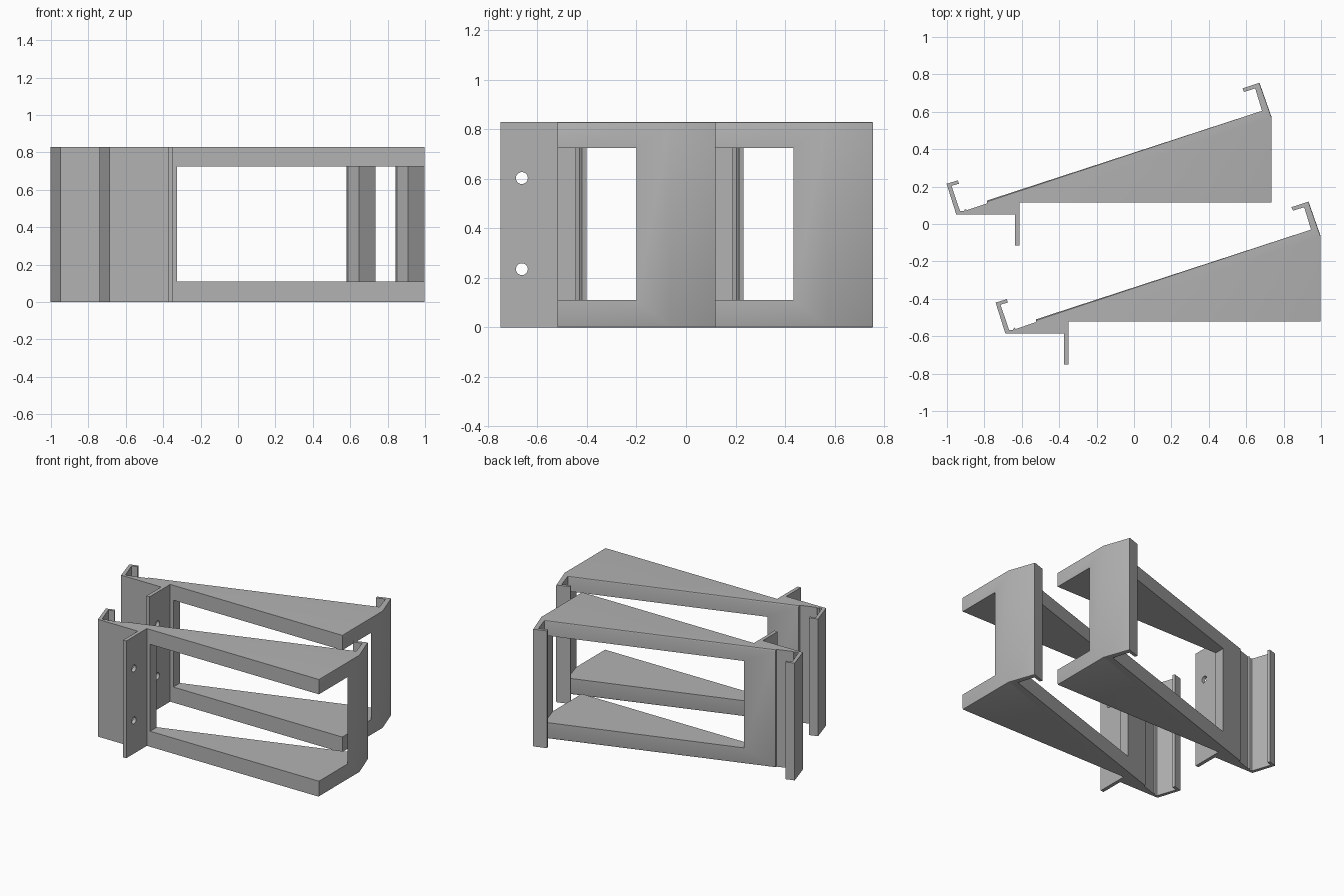
import bpy, bmesh, math
from mathutils import Matrix

if "Cube" in bpy.data.objects:
    bpy.data.objects.remove(bpy.data.objects["Cube"])

HEIGHT = 0.83
grey = bpy.data.materials.new("light grey")
grey.diffuse_color = (0.45, 0.45, 0.45, 1)
grey.use_nodes = True
grey.node_tree.nodes["Principled BSDF"].inputs["Base Color"].default_value = grey.diffuse_color

# plan outline of one bracket, counter-clockwise from the mounting flange
OUTLINE = [
    (-0.375, -0.75), (-0.35, -0.75), (-0.35, -0.52), (0.998, -0.52),
    (0.998, -0.065), (0.933, 0.12), (0.842, 0.09), (0.85, 0.071),   # right hook
    (0.91, 0.09), (0.9464, -0.03),
    (-0.525, -0.51), (-0.525, -0.525), (-0.632, -0.561),            # slope and step
    (-0.64, -0.554), (-0.648, -0.566), (-0.668, -0.566),
    (-0.714, -0.431), (-0.674, -0.42), (-0.68, -0.402),             # left hook
    (-0.74, -0.42), (-0.688, -0.585), (-0.375, -0.585)]

# space between the two plates, bounded by the line of the right hook
WINDOW = [(-0.325, -0.6), (1.1195, -0.6), (0.9343, 0.01), (-0.325, 0.01)]


def prism(name, points, z0, z1, round_rim=False):
    bm = bmesh.new()
    face = bm.faces.new([bm.verts.new((x, y, z0)) for x, y in points])
    top = bmesh.ops.extrude_face_region(bm, geom=[face])["geom"]
    for v in top:
        if isinstance(v, bmesh.types.BMVert):
            v.co.z = z1
    bmesh.ops.recalc_face_normals(bm, faces=bm.faces)
    if round_rim:  # soften the long sloping rim and the right end
        rim = [e for e in bm.edges
               if abs(e.verts[0].co.z - e.verts[1].co.z) < 1e-4
               and e.calc_length() > 0.15
               and (e.verts[0].co.y + e.verts[1].co.y) / 2 > -0.3]
        bmesh.ops.bevel(bm, geom=rim, offset=0.006, segments=2,
                        profile=0.5, affect='EDGES')
    return finish(name, bm)


def finish(name, bm):
    mesh = bpy.data.meshes.new(name)
    bm.to_mesh(mesh)
    bm.free()
    obj = bpy.data.objects.new(name, mesh)
    bpy.context.collection.objects.link(obj)
    return obj


def cut(target, cutter):
    mod = target.modifiers.new("cut", 'BOOLEAN')
    mod.operation = 'DIFFERENCE'
    mod.solver = 'EXACT'
    mod.object = cutter
    bpy.context.view_layer.objects.active = target
    bpy.ops.object.modifier_apply(modifier=mod.name)
    bpy.data.objects.remove(cutter, do_unlink=True)


# front bracket with window and two screw holes
bracket = prism("front_bracket", OUTLINE, 0, HEIGHT, True)
cut(bracket, prism("window_cutter", WINDOW, 0.11, 0.725))
for z in (0.235, 0.603):
    bm = bmesh.new()
    bmesh.ops.create_cone(
        bm, cap_ends=True, segments=32, radius1=0.024, radius2=0.024, depth=0.2,
        matrix=Matrix.Translation((-0.3625, -0.663, z)) @ Matrix.Rotation(math.pi / 2, 4, 'Y'))
    cut(bracket, finish("hole_cutter", bm))

bracket.data.materials.clear()
bracket.data.materials.append(grey)
bpy.ops.object.select_all(action='DESELECT')
bracket.select_set(True)
bpy.context.view_layer.objects.active = bracket
bpy.ops.object.shade_smooth_by_angle(angle=math.radians(30))

# identical rear bracket, shifted back and to the left
rear = bracket.copy()
rear.data = bracket.data.copy()
rear.name = "rear_bracket"
rear.location = (-0.262, 0.635, 0)
bpy.context.collection.objects.link(rear)
